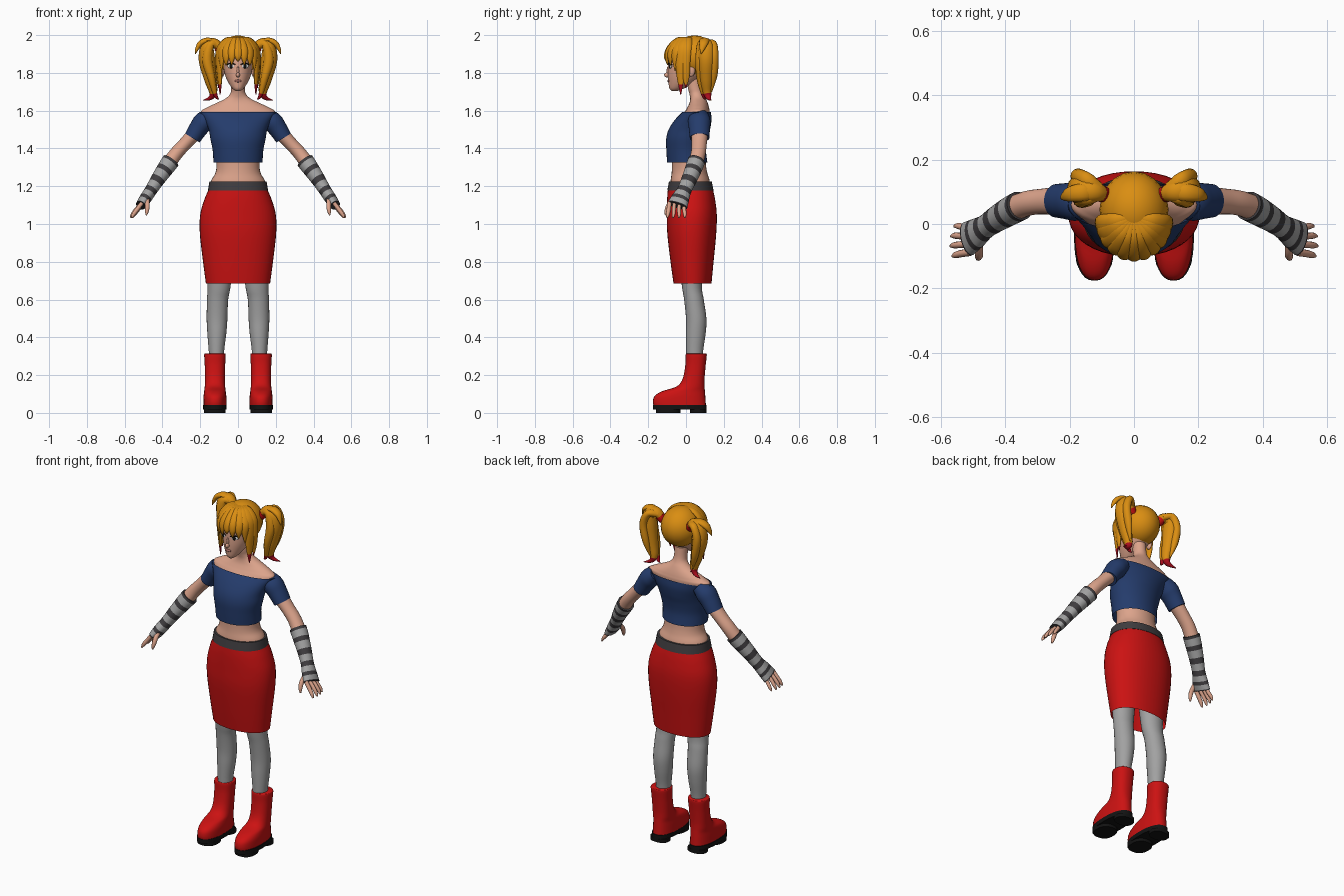
import bpy, math
from mathutils import Vector

# colours
def material(name, r, g, b):
    m = bpy.data.materials.new(name)
    m.diffuse_color = (r, g, b, 1)
    return m

SKIN = material("skin", .72, .37, .26)
HAIR = material("orange_hair", .70, .27, .006)
TIP = material("crimson_hair_tip", .40, .004, .012)
RED = material("red", .60, .006, .006)
NAVY = material("navy", .018, .045, .15)
DARK = material("dark_grey", .05, .046, .05)
GREY = material("light_grey", .36, .36, .36)
BLACK = material("black", .006, .006, .006)
LIP = material("lip", .42, .17, .14)
WHITE = material("eye_white", .75, .75, .75)


def finish(name, verts, faces, mats, index, mirror):
    me = bpy.data.meshes.new(name)
    me.from_pydata(verts, [], faces)
    for m in mats:
        me.materials.append(m)
    for p, i in zip(me.polygons, index):
        p.material_index = i
    ob = bpy.data.objects.new(name, me)
    bpy.context.collection.objects.link(ob)
    if mirror:
        ob.modifiers.new("mirror", 'MIRROR')
        ob.modifiers["mirror"].use_mirror_merge = False
    return ob


def resample(pts, k):
    """Catmull-Rom through rows of numbers."""
    out = []
    for i in range(len(pts) - 1):
        a, b, c, d = pts[max(i - 1, 0)], pts[i], pts[i + 1], pts[min(i + 2, len(pts) - 1)]
        for s in range(k):
            t = s / k
            out.append([.5 * (2 * q + (r - p) * t + (2 * p - 5 * q + 4 * r - w) * t * t
                              + (3 * q - p - 3 * r + w) * t ** 3) for p, q, r, w in zip(a, b, c, d)])
    return out + [list(pts[-1])]


def tube(name, pts, mats, ref=(1, 0, 0), n=24, k=5, flat=False, mirror=False,
         caps=(True, True), rule=None, power=2):
    """Loft of ellipses; each row is x, y, z, radius along ref, other radius."""
    rows = resample(pts, k)
    cs = [Vector(r[:3]) for r in rows]
    verts, faces, index = [], [], []
    for i, r in enumerate(rows):
        t = Vector((0, 0, 1)) if flat else (cs[min(i + 1, len(cs) - 1)] - cs[max(i - 1, 0)]).normalized()
        w = Vector(ref)
        w = (w - t * w.dot(t)).normalized()
        v = t.cross(w)
        for j in range(n):
            a = 2 * math.pi * j / n
            ca, sa = [math.copysign(abs(f) ** (2 / power), f) for f in (math.cos(a), math.sin(a))]
            verts.append(cs[i] + w * ca * max(r[3], .001) + v * sa * max(r[4], .001))
    for i in range(len(rows) - 1):
        for j in range(n):
            faces.append((i * n + j, i * n + (j + 1) % n, (i + 1) * n + (j + 1) % n, (i + 1) * n + j))
            mid = (cs[i] + cs[i + 1]) / 2
            index.append(rule((i + .5) / (len(rows) - 1), mid) if rule else 0)
    for on, ring, first in ((caps[0], list(range(n))[::-1], True),
                            (caps[1], [(len(rows) - 1) * n + j for j in range(n)], False)):
        if on:
            faces.append(ring)
            index.append(index[0] if first else index[-1])
    return finish(name, verts, faces, mats, index, mirror)


def stack(name, rows, mat, x=0, **kw):
    """Horizontal slices: z, front y, back y, half width."""
    pts = [(x, (f + b) / 2, z, w, (b - f) / 2) for z, f, b, w in rows]
    return tube(name, pts, [mat], flat=True, **kw)


def blob(name, loc, size, mat, mirror=False, turn=0):
    bpy.ops.mesh.primitive_uv_sphere_add(segments=20, ring_count=12, location=(0, 0, 0))
    ob = bpy.context.object
    ob.name = name
    c, s = math.cos(turn), math.sin(turn)
    for v in ob.data.vertices:
        x, y, z = (a * b for a, b in zip(v.co, size))
        v.co = (loc[0] + c * x - s * y, loc[1] + s * x + c * y, loc[2] + z)
    ob.data.materials.append(mat)
    if mirror:
        ob.modifiers.new("mirror", 'MIRROR').use_mirror_merge = False
    return ob


# boots with soles and heels
stack("boot", [(.03, -.17, .106, .061), (.06, -.175, .104, .061), (.09, -.165, .102, .06),
               (.115, -.125, .1, .057), (.14, -.05, .098, .054), (.18, -.018, .098, .053),
               (.25, -.004, .104, .054), (.305, -.002, .11, .057), (.314, .002, .106, .053)],
      RED, x=.122, mirror=True, n=32, power=2.3)
for part, z0, z1, f, b, w in (("sole", .018, .043, -.176, .109, .063),
                              ("sole_front", 0, .02, -.16, -.03, .058), ("heel", 0, .02, .02, .108, .056)):
    stack(part, [(z0, f, b, w), (z1, f, b, w)], BLACK, x=.123, k=1, n=32, mirror=True, power=2.4)

# legs in grey tights
tube("leg", [(.113, .045, .25, .038, .042), (.114, .046, .33, .041, .045), (.112, .052, .42, .05, .052),
             (.111, .054, .5, .055, .054), (.108, .042, .6, .056, .052), (.1, .03, .69, .063, .054),
             (.098, .025, .95, .085, .075)], [GREY], flat=True, mirror=True)

# skirt, belt, torso, cropped top
stack("skirt", [(.685, -.066, .135, .17), (.8, -.082, .146, .185), (.95, -.099, .16, .202),
                (1.05, -.101, .163, .2), (1.13, -.1, .154, .178), (1.182, -.096, .143, .155)],
      RED, n=40, caps=(False, True), power=2.15)
stack("belt", [(1.178, -.099, .146, .159), (1.226, -.09, .136, .151)], DARK, n=40, k=1, power=2.15)
stack("torso_and_neck", [(1.17, -.085, .13, .148), (1.225, -.082, .126, .144), (1.27, -.076, .113, .12),
                (1.32, -.074, .105, .114), (1.42, -.075, .1, .12), (1.52, -.055, .12, .145),
                (1.59, -.01, .125, .195), (1.615, .006, .122, .168), (1.64, .018, .115, .115),
                (1.665, .022, .105, .065), (1.69, .018, .093, .041), (1.72, .01, .085, .036),
                (1.77, .005, .08, .036)], SKIN, n=32)
stack("cropped_top", [(1.326, -.1, .113, .13), (1.39, -.104, .106, .134), (1.45, -.105, .114, .146),
                      (1.5, -.092, .127, .155), (1.55, -.06, .135, .177), (1.592, -.02, .132, .205)],
      NAVY, n=40, caps=(False, False))
tube("sleeve", [(.14, .07, 1.575, .05, .04), (.18, .07, 1.543, .06, .054), (.21, .071, 1.505, .056, .05),
                (.241, .072, 1.456, .052, .045)], [NAVY], ref=(0, 1, 0), mirror=True)

# arms, striped gloves, fingers
tube("arm", [(.15, .07, 1.57, .05, .042), (.22, .071, 1.49, .046, .039), (.28, .07, 1.425, .04, .035),
             (.33, .064, 1.37, .039, .036), (.38, .045, 1.3, .04, .038)], [SKIN], ref=(0, 1, 0), mirror=True)
tube("striped_glove", [(.355, .056, 1.335, .046, .047), (.385, .04, 1.293, .045, .044),
                       (.425, .016, 1.235, .041, .038), (.46, -.008, 1.18, .038, .033),
                       (.49, -.03, 1.135, .048, .032), (.515, -.046, 1.098, .055, .027)],
     [GREY, DARK], ref=(0, 1, 0), k=11, mirror=True,
     rule=lambda s, c: int((s * 5.15) % 1 < .42))
for i in range(4):
    y = -.088 + i * .027
    r = .0105 if i else .0115
    d = (.0, .006, .004, -.006)[i]
    tube("finger", [(.508, y, 1.112, r, r), (.532 + d, y - .003, 1.08, r, r),
                    (.552 + d, y - .008 + i * .003, 1.053, r * .9, r * .9),
                    (.563 + d, y - .012 + i * .004, 1.033, .004, .004)],
         [SKIN], ref=(0, 1, 0), n=10, k=3, mirror=True)
tube("thumb", [(.482, -.06, 1.13, .014, .014), (.48, -.09, 1.1, .013, .013), (.482, -.103, 1.07, .011, .011),
               (.486, -.108, 1.047, .004, .004)], [SKIN], ref=(0, 1, 0), n=10, k=3, mirror=True)

# head and face
stack("head", [(1.704, -.076, -.045, .012), (1.718, -.088, -.01, .03), (1.75, -.093, .045, .052),
               (1.79, -.096, .09, .069), (1.83, -.096, .12, .077), (1.88, -.093, .14, .081),
               (1.94, -.07, .13, .07)], SKIN, n=32)
blob("nose", (0, -.099, 1.789), (.01, .017, .013), SKIN)
blob("nose_bridge", (0, -.093, 1.81), (.007, .01, .026), SKIN)
blob("mouth", (0, -.093, 1.757), (.02, .006, .007), LIP)
blob("ear", (.082, .028, 1.812), (.012, .02, .032), SKIN, True)
blob("eye", (.037, -.083, 1.836), (.021, .005, .012), WHITE, True, .32)
blob("iris", (.036, -.085, 1.836), (.011, .005, .012), BLACK, True, .32)
tube("eyelash", [(.013, -.094, 1.843, .002, .002), (.035, -.09, 1.851, .004, .004),
                 (.062, -.073, 1.843, .002, .002)], [BLACK], ref=(0, 0, 1), n=8, mirror=True)

# hair cap and fringe
blob("hair_cap", (0, .045, 1.886), (.107, .118, .113), HAIR)


def tipped(limit):
    return lambda s, c: int(c.z < limit)


# angle from the front, bottom height, half width
for deg, low, w in ((0, 1.86, .021), (17, 1.842, .022), (34, 1.838, .024), (50, 1.81, .025),
                    (64, 1.685, .03), (78, 1.72, .026)):
    p = math.radians(deg)
    sx, cy = math.sin(p), math.cos(p)
    rows = [(.15, 1.984, .45), (.55, 1.974, .9), (.9, 1.93, 1.1)]
    if low < 1.75:
        rows += [(.98, 1.86, .95), (.95, 1.78, .75)]
    else:
        rows += [(1.0, 1.885, .85)]
    rows += [(.93 if low < 1.75 else .99, low, .08)]
    tube("fringe_lock", [(.113 * r * sx, .025 - .13 * r * cy, z, w * f, .013 * min(1, f + .1))
                         for r, z, f in rows], [HAIR, TIP], ref=(cy, sx, 0), n=10,
         mirror=deg > 0, rule=tipped(1.735))

# pigtails
locks = {
    "pigtail_main": [(.085, .09, 1.915, .02, .02), (.12, .1, 1.955, .032, .026), (.16, .105, 1.94, .044, .035),
                     (.165, .108, 1.87, .046, .043), (.147, .108, 1.77, .036, .033),
                     (.132, .112, 1.7, .024, .022), (.145, .12, 1.668, .014, .012),
                     (.185, .132, 1.655, .002, .002)],
    "pigtail_curl": [(.11, .095, 1.945, .02, .016), (.155, .098, 1.972, .027, .015),
                     (.197, .093, 1.957, .024, .015), (.218, .085, 1.925, .013, .009),
                     (.226, .08, 1.9, .002, .002)],
    "pigtail_back": [(.11, .11, 1.95, .02, .018), (.15, .137, 1.955, .026, .02), (.175, .148, 1.89, .024, .022),
                     (.16, .146, 1.79, .021, .019), (.138, .135, 1.7, .003, .003)],
    "pigtail_front": [(.11, .09, 1.945, .018, .018), (.145, .08, 1.95, .022, .022), (.163, .072, 1.87, .022, .026),
                      (.14, .076, 1.77, .02, .02), (.118, .095, 1.68, .012, .01), (.1, .1, 1.66, .002, .002)],
}
for name, pts in locks.items():
    tube(name, pts, [HAIR, TIP], ref=(0, 1, 0), n=12, mirror=True, rule=tipped(1.69))
tube("hair_tie", [(.085, .09, 1.912, .022, .022), (.104, .095, 1.936, .027, .027)], [RED],
     ref=(0, 1, 0), n=16, k=1, mirror=True)

# smooth shading with sharp rims
bpy.ops.object.select_all(action='SELECT')
bpy.context.view_layer.objects.active = bpy.data.objects["skirt"]
bpy.ops.object.shade_smooth_by_angle(angle=math.radians(50))
